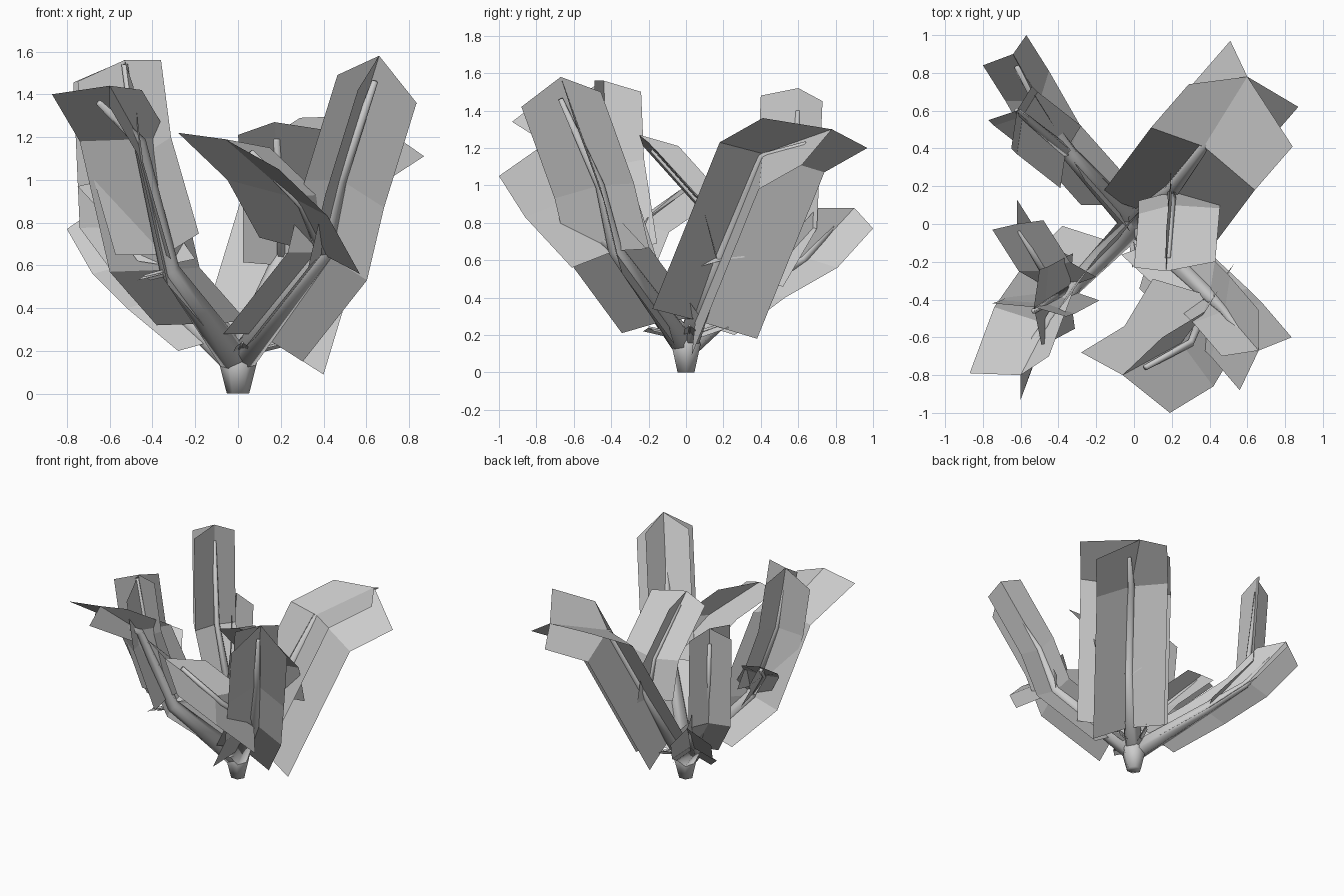
import bpy, bmesh
from mathutils import Vector, Matrix
from math import tau

if "Cube" in bpy.data.objects:
    bpy.data.objects.remove(bpy.data.objects["Cube"])


def make(name, bm, smooth=False):
    me = bpy.data.meshes.new(name)
    bm.to_mesh(me)
    bm.free()
    ob = bpy.data.objects.new(name, me)
    bpy.context.collection.objects.link(ob)
    for p in me.polygons:
        p.use_smooth = smooth
    return ob


def tube(name, pts, radii, sides=6):
    """Tapered branch along a path."""
    pts = [Vector(p) for p in pts]
    bm = bmesh.new()
    rings = []
    last = len(pts) - 1
    for i, (p, r) in enumerate(zip(pts, radii)):
        t = pts[min(i + 1, last)] - pts[max(i - 1, 0)]
        q = Vector((0, 0, 1)).rotation_difference(t)
        rings.append([bm.verts.new(p + q @ (Matrix.Rotation(tau * k / sides, 3, 'Z') @ Vector((r, 0, 0))))
                      for k in range(sides)])
    for a, b in zip(rings, rings[1:]):
        for k in range(sides):
            j = (k + 1) % sides
            bm.faces.new((a[k], a[j], b[j], b[k]))
    bm.faces.new(rings[0][::-1])
    bm.faces.new(rings[-1])
    bmesh.ops.recalc_face_normals(bm, faces=bm.faces)
    return make(name, bm, True)


def leaves(name, pts, wings, ext=None):
    """Leaf sheets fanning out from the branch line.
    wings: offsets at the tip; the fold runs past the wings by ext."""
    pts = [Vector(p) for p in pts]
    n = len(pts)
    if ext is None:
        ext = (pts[-1] - pts[-2]).normalized() * 0.1
    bm = bmesh.new()
    mid = [bm.verts.new(p) for p in pts]
    for w in wings:
        edge = [bm.verts.new(p + Vector(w) + (Vector(ext) if i < n - 1 else Vector()))
                for i, p in enumerate(pts)]
        for i in range(n - 1):
            bm.faces.new((mid[i], mid[i + 1], edge[i + 1], edge[i]))
    return make(name, bm)


# Short trunk with a flare
tube("trunk", [(0, 0, 0), (0, 0, .15), (0, 0, .22)], [.052, .09, .06])

# Main branches and side branches: path, start radius
branches = {
    "back_right": ([(0, 0, .14), (.2, .18, .62), (.37, .41, 1.15), (.58, .64, 1.22)], .07),
    "centre": ([(.2, .18, .6), (.2, .1, .88), (.18, -.18, 1.19)], .025),
    "front_right": ([(0, 0, .14), (.4, -.38, .66), (.48, -.46, 1.0), (.64, -.67, 1.46)], .07),
    "front_middle": ([(.4, -.38, .65), (.3, -.63, .88), (.06, -.76, 1.13)], .03),
    "front_left": ([(0, 0, .14), (-.32, -.33, .58), (-.46, -.53, 1.18), (-.65, -.78, 1.36)], .075),
    "left_upright": ([(-.32, -.33, .58), (-.47, -.42, 1.1), (-.53, -.46, 1.54)], .025),
    "left": ([(-.32, -.33, .58), (-.48, -.25, .8), (-.61, -.03, .96)], .025),
    "back_left": ([(0, 0, .14), (-.34, .37, .45), (-.5, .62, .6), (-.62, .83, .82)], .07),
    "back_left_upright": ([(-.34, .37, .45), (-.57, .56, .8), (-.62, .6, 1.4)], .03),
}
for name, (pts, r) in branches.items():
    k = len(pts) - 1
    tube(name + "_branch", pts, [r + (.015 - r) * (i / k) ** .7 for i in range(k + 1)])

# Leaf sheets: fold line and tip offsets of each wing
leaves("back_right_leaves", [(.1, .05, .28), (.37, .41, 1.17), (.6, .78, 1.3)],
       [(-.31, -.04, -.01), (.24, -.37, .06), (-.09, .19, -.1), (.27, -.16, -.19)], (.03, .14, 0))
leaves("centre_leaves", [(.2, .17, .6), (.2, .1, .88), (.17, -.25, 1.27)],
       [(-.17, .02, -.06), (.26, .05, -.04), (0, .21, -.06)])
leaves("front_right_leaves", [(.1, -.1, .28), (.4, -.38, .66), (.48, -.46, 1.0), (.66, -.67, 1.58)],
       [(.175, .07, -.22), (-.1, -.21, -.16), (-.195, -.03, -.09), (0, .215, -.08)])
leaves("front_middle_leaves", [(.4, -.38, .65), (.25, -.63, .92), (-.06, -.8, 1.19)],
       [(-.22, .12, .03), (.25, -.2, -.14), (.21, .2, -.04)], (-.08, -.03, .05))
leaves("front_left_leaves", [(-.1, -.1, .33), (-.32, -.33, .58), (-.46, -.53, 1.19), (-.6, -.8, 1.44)],
       [(-.27, .01, -.04), (0, -.13, -.1), (.15, .1, -.02)], (-.01, .08, .03))
leaves("left_upright_leaves", [(-.34, -.35, .65), (-.47, -.42, 1.1), (-.53, -.44, 1.56)],
       [(-.22, .02, -.1), (.17, -.05, 0), (.03, .2, -.06), (.04, -.2, -.12)])
leaves("left_leaves", [(-.34, -.33, .6), (-.48, -.25, .8), (-.62, 0, 1.0)],
       [(-.13, -.03, -.03), (0, .13, -.1), (.14, .02, -.02)], (0, .03, .05))
leaves("back_left_leaves", [(-.1, .1, .25), (-.34, .37, .45), (-.5, .65, .61), (-.64, .9, .88)],
       [(.07, .1, -.11), (-.16, -.06, -.11), (.1, -.2, .0)], (-.02, .06, .06))
leaves("back_left_upright_leaves", [(-.36, .39, .47), (-.59, .57, .78), (-.62, .6, 1.52)],
       [(-.15, -.05, -.065), (.08, .13, -.07), (-.03, -.2, -.04)], (0, 0, .06))

# Small twigs with leaf scraps low on the trunk and on the forks
for i, (a, b) in enumerate([((.03, .02, .2), (.23, .02, .25)), ((0, .03, .2), (.05, .2, .26)),
                            ((0, -.03, .2), (.02, -.2, .24)), ((-.32, -.33, .58), (-.44, -.4, .55)),
                            ((.22, .17, .62), (.25, .02, .58))]):
    a, b = Vector(a), Vector(b)
    tube("twig_%d" % i, [a, b], [.012, .006], 4)
    leaves("twig_leaf_%d" % i, [a, b], [(.03, .03, -.02), (-.03, -.03, -.02)], (0, 0, 0))
